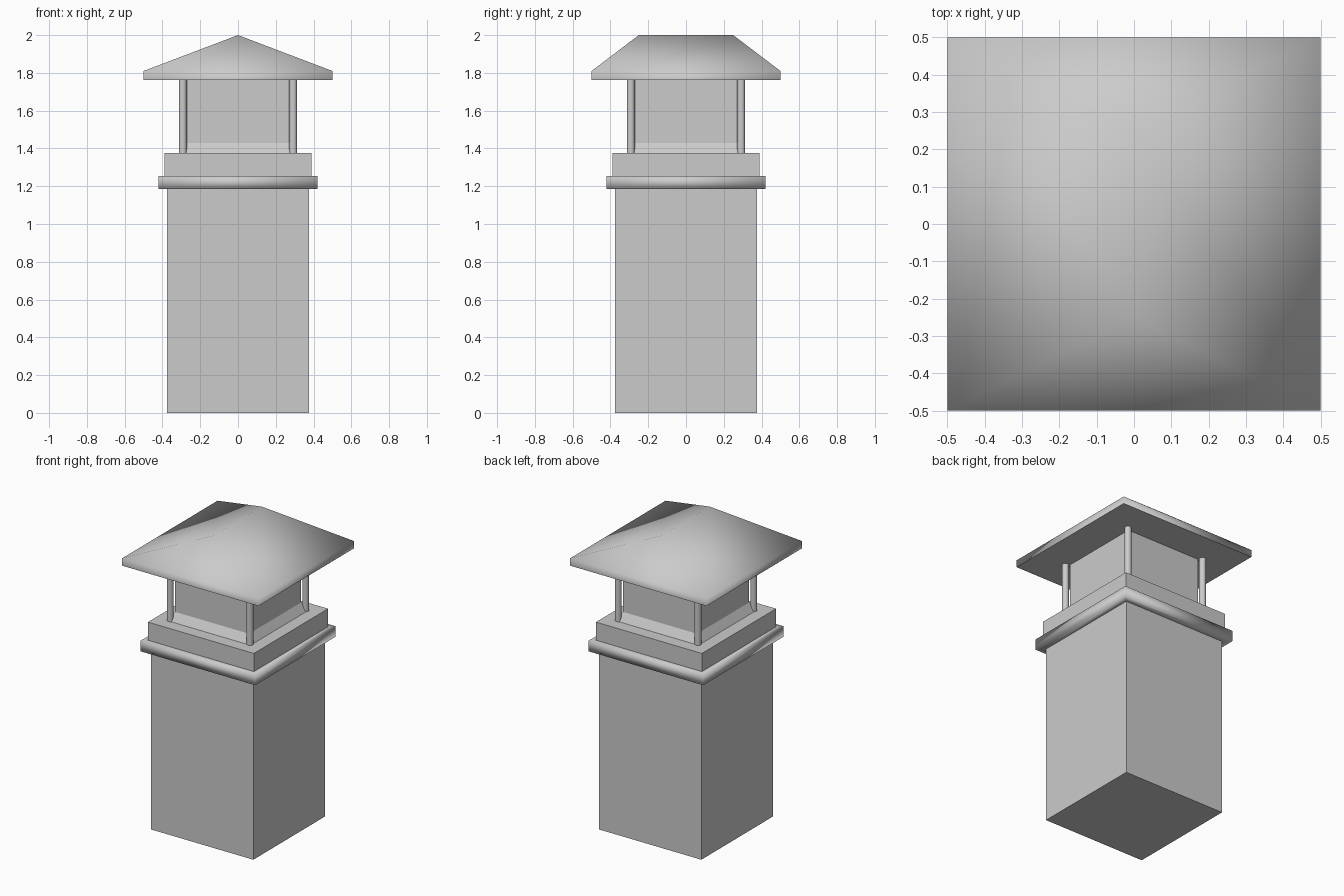
import bpy
import bmesh
from math import radians

default = bpy.data.objects.get("Cube")
if default:
    bpy.data.objects.remove(default, do_unlink=True)

grey = bpy.data.materials.new("light_grey")
grey.use_nodes = True
colour = (0.6, 0.6, 0.6, 1)
grey.diffuse_color = colour
grey.node_tree.nodes["Principled BSDF"].inputs["Base Color"].default_value = colour


def finish(name, bm, smooth=False):
    """Turn a bmesh into a named grey object."""
    bmesh.ops.recalc_face_normals(bm, faces=bm.faces)
    mesh = bpy.data.meshes.new(name)
    for face in bm.faces:
        face.smooth = smooth
    bm.to_mesh(mesh)
    bm.free()
    mesh.materials.append(grey)
    obj = bpy.data.objects.new(name, mesh)
    bpy.context.collection.objects.link(obj)
    return obj


def square_ring(bm, half, z):
    corners = [(-1, -1), (1, -1), (1, 1), (-1, 1)]
    return [bm.verts.new((x * half, y * half, z)) for x, y in corners]


def square_profile(name, profile, smooth=False, capped=True):
    """Sweep (half width, height) pairs around a square plan."""
    bm = bmesh.new()
    rings = [square_ring(bm, half, z) for half, z in profile]
    for low, high in zip(rings, rings[1:]):
        for i in range(4):
            j = (i + 1) % 4
            bm.faces.new((low[i], low[j], high[j], high[i]))
    if capped:
        bm.faces.new(rings[0])
        bm.faces.new(rings[-1])
    return finish(name, bm, smooth)


# Stack body and the stepped collar
square_profile("stack_body", [(0.375, 0), (0.375, 1.2)])
square_profile("collar_moulding",
               [(0.375, 1.185), (0.42, 1.185), (0.42, 1.255), (0.388, 1.255)],
               smooth=True, capped=False)
square_profile("upper_collar", [(0.388, 1.19), (0.388, 1.375)])

# Flue box with a sloped skirt at its foot
square_profile("flue_box", [(0.272, 1.37), (0.272, 1.765)])
square_profile("flue_skirt", [(0.305, 1.375), (0.272, 1.43)], capped=False)

# Four round corner posts
for side, x in (("left", 0.292), ("right", -0.292)):
    for end, y in (("front", -0.292), ("back", 0.292)):
        bpy.ops.mesh.primitive_cylinder_add(vertices=16, radius=0.021, depth=0.395,
                                            location=(x, y, 1.57))
        post = bpy.context.object
        post.name = f"{end}_{side}_post"
        post.data.materials.append(grey)
        bpy.ops.object.shade_smooth_by_angle(angle=radians(40))

# Hipped roof with a thin fascia, ridge running front to back
bm = bmesh.new()
eave = square_ring(bm, 0.5, 1.762)
fascia = square_ring(bm, 0.5, 1.81)
front, back = (bm.verts.new((0, y, 2)) for y in (-0.25, 0.25))
for i in range(4):
    j = (i + 1) % 4
    bm.faces.new((eave[i], eave[j], fascia[j], fascia[i]))
bm.faces.new((fascia[0], fascia[1], front))
bm.faces.new((fascia[1], fascia[2], back, front))
bm.faces.new((fascia[2], fascia[3], back))
bm.faces.new((fascia[3], fascia[0], front, back))
finish("hipped_roof", bm, smooth=True)

# Flat soffit closing the roof from below
bm = bmesh.new()
soffit_ring = square_ring(bm, 0.5, 1.762)
bm.faces.new(soffit_ring[::-1])
soffit = finish("roof_soffit", bm)
if soffit.data.polygons[0].normal.z > 0:
    soffit.data.flip_normals()
